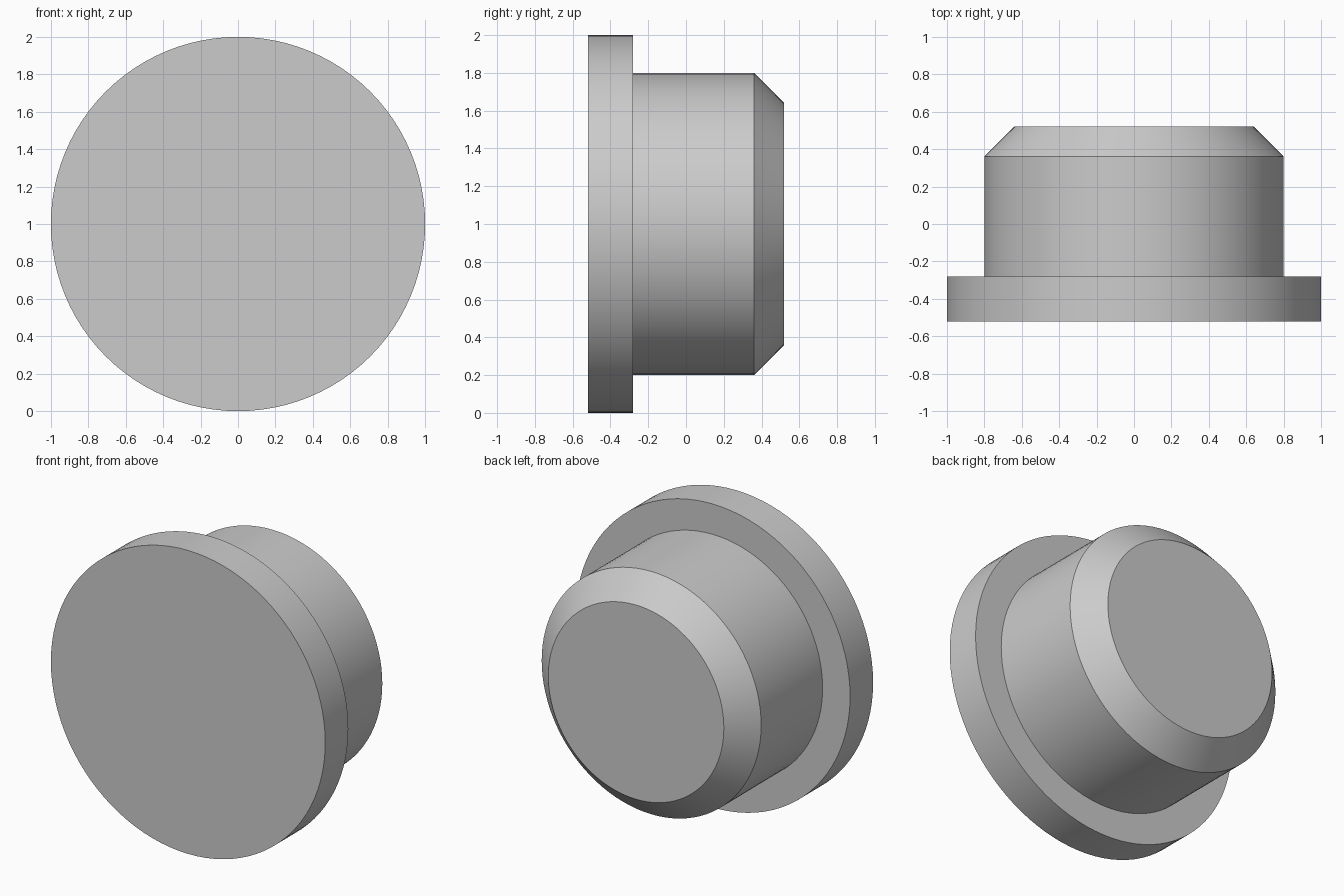
import bpy
import bmesh
import math
from mathutils import Vector, Matrix

cube = bpy.data.objects.get("Cube")
if cube:
    bpy.data.objects.remove(cube, do_unlink=True)

SEGMENTS = 96

# Single plain grey material
grey = bpy.data.materials.new("plain grey")
grey.use_nodes = True
colour = (0.6, 0.6, 0.6, 1)
grey.diffuse_color = colour
grey.node_tree.nodes["Principled BSDF"].inputs["Base Color"].default_value = colour

# Stepped outline as (radius, y), from the flange face to the chamfered end
profile = [(0, -0.52), (1, -0.52), (1, -0.28), (0.8, -0.28),
           (0.8, 0.36), (0.64, 0.52), (0, 0.52)]

# Flanged plug: spin the outline around the y axis
bm = bmesh.new()
verts = [bm.verts.new((r, y, 0)) for r, y in profile]
edges = [bm.edges.new(pair) for pair in zip(verts, verts[1:])]
bmesh.ops.spin(bm, geom=verts + edges, cent=Vector(), axis=(0, 1, 0),
               angle=math.tau, steps=SEGMENTS, use_merge=True)
bmesh.ops.remove_doubles(bm, verts=bm.verts, dist=0.0001)
bmesh.ops.recalc_face_normals(bm, faces=bm.faces)
bmesh.ops.transform(bm, matrix=Matrix.Translation((0, 0, 1)), verts=bm.verts)

mesh = bpy.data.meshes.new("flanged_plug")
bm.to_mesh(mesh)
bm.free()
mesh.materials.append(grey)
plug = bpy.data.objects.new("flanged_plug", mesh)
bpy.context.collection.objects.link(plug)

# Smooth round sides, crisp rims
bpy.ops.object.select_all(action="DESELECT")
plug.select_set(True)
bpy.context.view_layer.objects.active = plug
bpy.ops.object.shade_smooth_by_angle(angle=math.radians(30))
